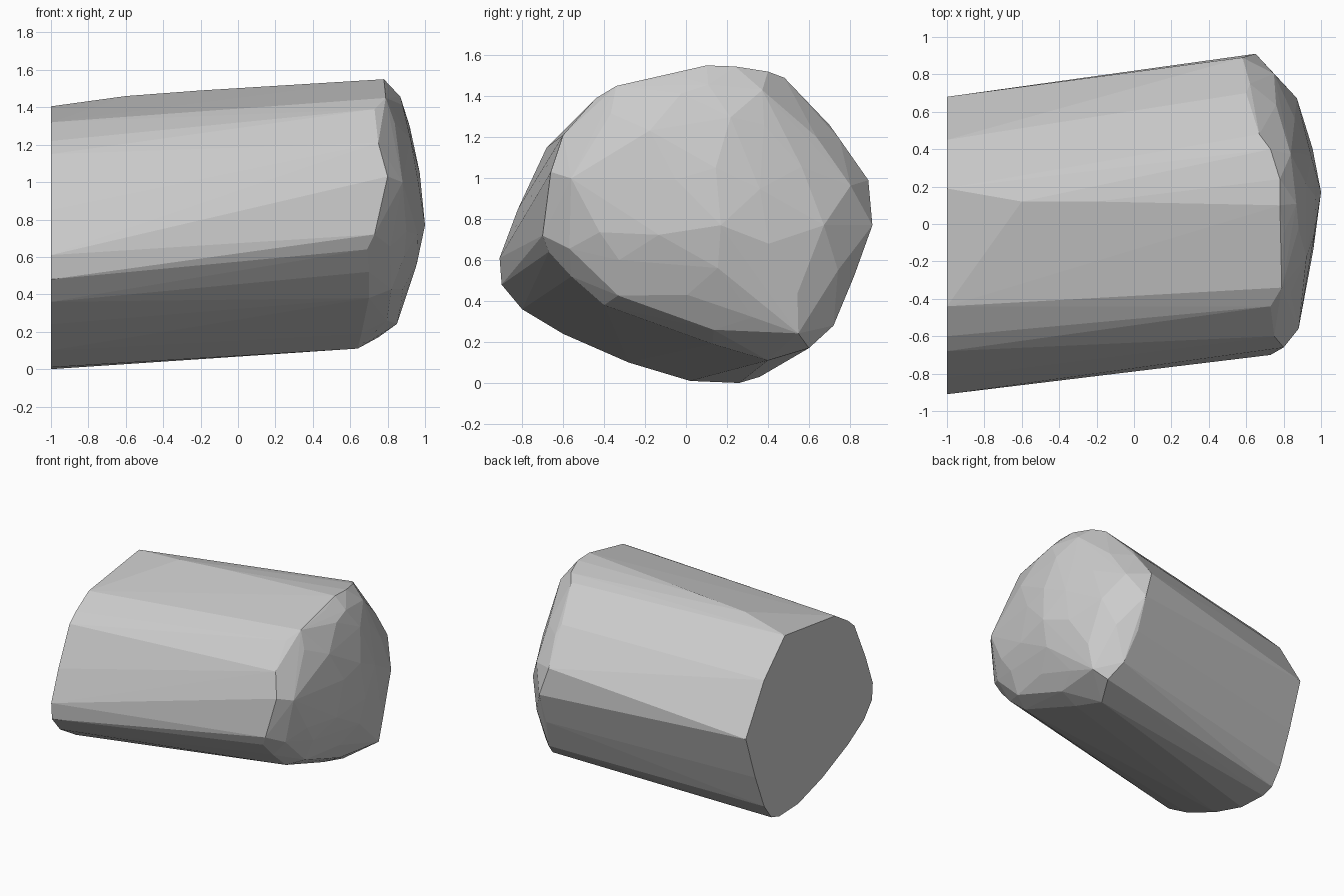
import bpy, bmesh
from mathutils import Vector

if "Cube" in bpy.data.objects:
    bpy.data.objects.remove(bpy.data.objects["Cube"])

# Cut end: outline (y, z) on the plane x = -1
END = [(-.91, .61), (-.90, .48), (-.80, .36), (-.60, .24), (-.28, .10), (.02, .01),
       (.26, 0), (.36, .03), (.45, .15), (.56, .42), (.68, .77), (.45, 1.15),
       (.19, 1.405), (-.07, 1.36), (-.44, 1.32), (-.60, 1.22), (-.68, 1.15), (-.82, .85)]

# Shoulder: slanted rim (x, y, z) where the side meets the rounded nose
RIM = [(.78, .10, 1.55), (.78, .24, 1.545), (.73, .40, 1.52), (.67, .48, 1.49),
       (.60, .70, 1.26), (.62, .75, 1.19), (.58, .89, .99), (.65, .91, .77),
       (.65, .82, .52), (.70, .72, .28), (.75, .60, .17), (.64, .40, .11),
       (.66, .13, .19), (.68, -.07, .27), (.70, -.40, .38), (.70, -.56, .52),
       (.69, -.67, .64), (.73, -.70, .72), (.80, -.66, 1.03), (.75, -.60, 1.21),
       (.73, -.44, 1.39), (.79, -.34, 1.45), (.80, -.05, 1.50)]

TIP = Vector((1.0, .17, .77))

# Nose rings: (shrink towards the tip, share of the way forward, every nth rim point, offset)
NOSE = [(.88, .40, 2, 0), (.68, .63, 2, 1), (.36, .87, 4, 0)]

points = [Vector((-1, y, z)) for y, z in END]
points += [Vector(p) for p in RIM]
points += [Vector((-.6, .12, 1.46)), Vector((-.2, .12, 1.49)), TIP]
for shrink, forward, step, start in NOSE:
    for p in RIM[start::step]:
        q = TIP.lerp(Vector(p), shrink)
        q.x = p[0] + (TIP.x - p[0]) * forward
        points.append(q)

# Faceted solid: convex skin around the outlines
bm = bmesh.new()
for p in points:
    bm.verts.new(p)
hull = bmesh.ops.convex_hull(bm, input=bm.verts[:])
loose = {v for v in hull["geom_interior"] + hull["geom_unused"]
         if isinstance(v, bmesh.types.BMVert)}
bmesh.ops.delete(bm, geom=list(loose), context='VERTS')
bmesh.ops.dissolve_limit(bm, angle_limit=.02, verts=bm.verts[:], edges=bm.edges[:])
bmesh.ops.recalc_face_normals(bm, faces=bm.faces[:])

mesh = bpy.data.meshes.new("faceted_block")
bm.to_mesh(mesh)
bm.free()
grey = bpy.data.materials.new("light_grey")
grey.diffuse_color = (.6, .6, .6, 1)
grey.use_nodes = True
grey.node_tree.nodes["Principled BSDF"].inputs["Base Color"].default_value = grey.diffuse_color
mesh.materials.append(grey)
block = bpy.data.objects.new("faceted_block", mesh)
bpy.context.collection.objects.link(block)
